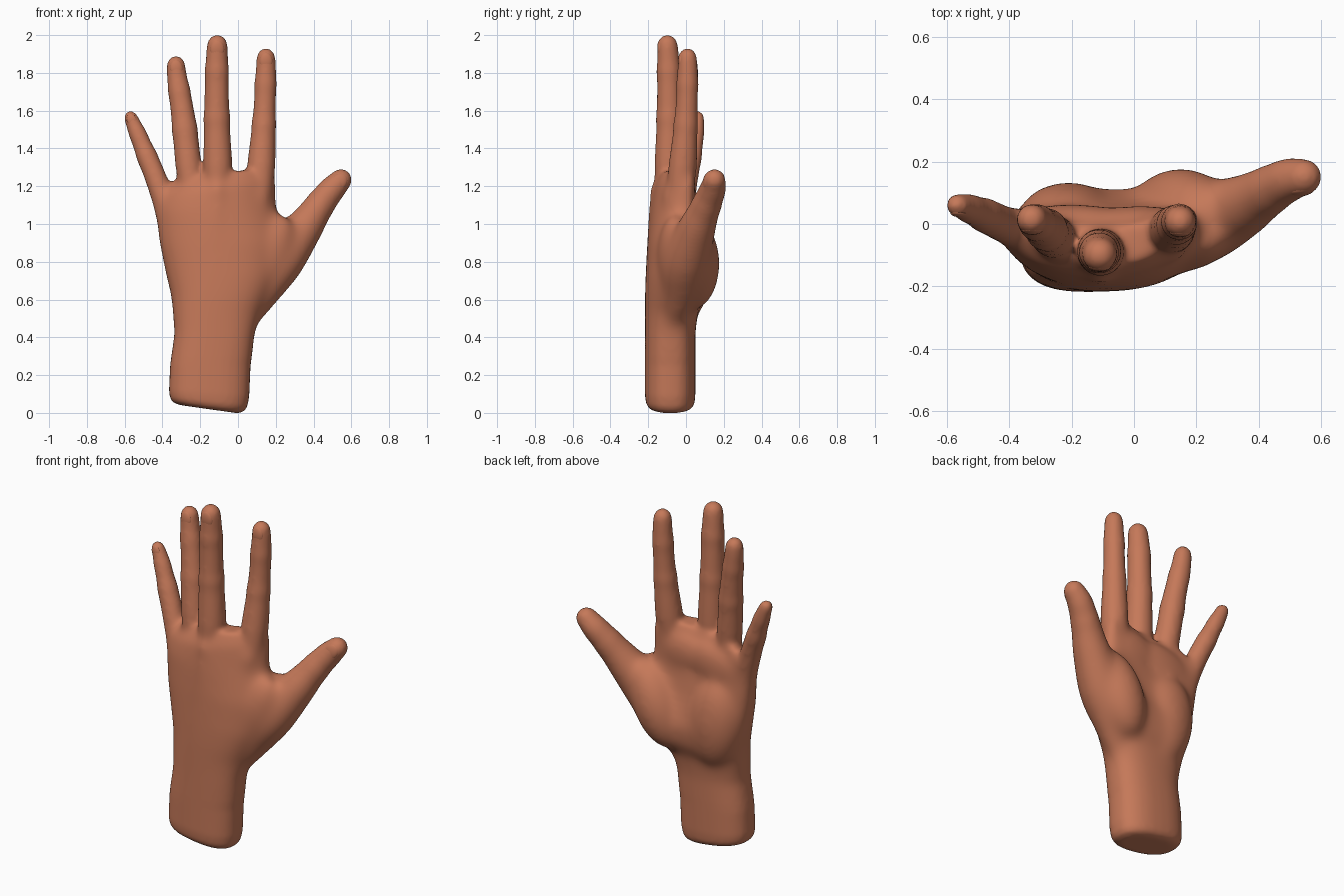
import bpy, bmesh
from math import sin, cos, pi, exp, radians, copysign
from mathutils import Vector, Matrix

if "Cube" in bpy.data.objects:
    bpy.data.objects.remove(bpy.data.objects["Cube"])

skin = bpy.data.materials.new("warm_skin")
skin.use_nodes = True
SKIN = (0.56, 0.19, 0.10, 1)
skin.diffuse_color = SKIN
skin.node_tree.nodes["Principled BSDF"].inputs["Base Color"].default_value = SKIN

SIDES = 32
bm = bmesh.new()


def loft(rings):
    """Closed skin through a list of equal-length point rings."""
    loops = [[bm.verts.new(p) for p in ring] for ring in rings]
    for a, b in zip(loops, loops[1:]):
        for i in range(SIDES):
            j = (i + 1) % SIDES
            bm.faces.new((a[i], a[j], b[j], b[i]))
    bm.faces.new(loops[0][::-1])
    bm.faces.new(loops[-1])


def frame(t):
    side = t.cross(Vector((0, 1, 0))).normalized()
    return side, side.cross(t).normalized()


def tube(points, joints=(), steps=10):
    """Round limb along (x, y, z, radius) points with a domed tip and slight joint swellings."""
    pts = [Vector(p) for p in points]
    path = []
    for k in range(len(pts) - 1):
        p0, p1 = pts[max(k - 1, 0)], pts[k]
        p2, p3 = pts[k + 1], pts[min(k + 2, len(pts) - 1)]
        for i in range(steps):
            u = i / steps
            path.append(0.5 * (2 * p1 + (p2 - p0) * u + (2 * p0 - 5 * p1 + 4 * p2 - p3) * u * u
                               + (3 * p1 - p0 - 3 * p2 + p3) * u ** 3))
    path.append(pts[-1])
    rings = []

    def ring(c, r, t):
        side, up = frame(t)
        rings.append([c + r * (side * cos(2 * pi * i / SIDES) + up * sin(2 * pi * i / SIDES))
                      for i in range(SIDES)])

    for k, p in enumerate(path):
        t = (path[min(k + 1, len(path) - 1)].xyz - path[max(k - 1, 0)].xyz).normalized()
        swell = sum(0.06 * exp(-((p.z - j) / 0.035) ** 2) for j in joints)
        ring(p.xyz, p.w * (1 + swell), t)
    for a in (20, 40, 60, 78):
        a = radians(a)
        ring(p.xyz + t * p.w * sin(a) * 1.1, p.w * cos(a), t)
    loft(rings)
    return p.xyz, p.w, t


def pad(center, size, lean=0):
    """Soft ellipsoid of flesh, leaning sideways about the y axis."""
    m = Matrix.Translation(center) @ Matrix.Rotation(radians(lean), 4, 'Y') @ Matrix.Diagonal((*size, 1))
    bmesh.ops.create_uvsphere(bm, u_segments=32, v_segments=20, radius=1, matrix=m)


# Wrist and palm: z, x min, x max, back y, palm y, arch, tilt
sections = [
    (0.02, -0.31, 0.0, -0.175, 0.01, 0, -0.022),
    (0.032, -0.345, 0.033, -0.2, 0.035, 0, -0.024),
    (0.055, -0.36, 0.05, -0.213, 0.046, 0, -0.022),
    (0.1, -0.366, 0.06, -0.218, 0.05, 0, -0.015),
    (0.25, -0.36, 0.067, -0.218, 0.05, 0, 0),
    (0.42, -0.338, 0.09, -0.218, 0.05, 0, 0),
    (0.53, -0.347, 0.12, -0.218, 0.062, 0.01, 0),
    (0.62, -0.355, 0.165, -0.218, 0.105, 0.01, 0),
    (0.72, -0.38, 0.215, -0.215, 0.115, 0.02, 0),
    (0.9, -0.418, 0.245, -0.206, 0.065, 0.045, 0),
    (1.08, -0.44, 0.205, -0.19, 0.035, 0.07, 0.01),
    (1.19, -0.43, 0.198, -0.172, 0.02, 0.085, 0.04),
    (1.27, -0.33, 0.165, -0.135, -0.01, 0.085, 0.03),
]
rings = []
for z, x0, x1, yb, yf, arch, tilt in sections:
    ring = []
    for i in range(SIDES):
        a = 2 * pi * i / SIDES
        u = copysign(abs(cos(a)) ** 0.8, cos(a))
        v = copysign(abs(sin(a)) ** 0.8, sin(a))
        ring.append(Vector(((x0 + x1) / 2 + u * (x1 - x0) / 2,
                            (yb + yf) / 2 + v * (yf - yb) / 2 + arch * u * u,
                            z + tilt * u)))
    rings.append(ring)
loft(rings)

# Palm pads: thumb mound, back of the thumb root, heel of the hand, finger roots
pad((0.15, 0.04, 0.79), (0.14, 0.14, 0.26), 24)
pad((0.14, -0.055, 0.8), (0.13, 0.1, 0.27), 24)
pad((-0.21, 0.02, 0.77), (0.16, 0.115, 0.27), -6)
pad((0.02, 0.0, 1.12), (0.17, 0.06, 0.12))
pad((-0.2, 0.005, 1.1), (0.2, 0.06, 0.12), -10)

# Fingers and thumb: path points with radius, then joint heights
digits = {
    "index": ([(0.10, -0.05, 1.0, 0.07), (0.121, -0.02, 1.28, 0.075), (0.138, 0.0, 1.55, 0.061),
               (0.147, 0.008, 1.78, 0.055), (0.148, 0.008, 1.876, 0.05)], (1.53, 1.74)),
    "middle": ([(-0.11, -0.09, 1.0, 0.07), (-0.107, -0.09, 1.28, 0.077), (-0.112, -0.088, 1.55, 0.068),
                (-0.112, -0.092, 1.82, 0.061), (-0.11, -0.098, 1.942, 0.055)], (1.56, 1.81)),
    "ring": ([(-0.22, -0.06, 1.0, 0.07), (-0.258, -0.04, 1.28, 0.07), (-0.288, -0.012, 1.55, 0.064),
              (-0.32, 0.01, 1.76, 0.054), (-0.328, 0.015, 1.837, 0.049)], (1.5, 1.71)),
    "little": ([(-0.35, -0.03, 0.98, 0.07), (-0.42, 0.0, 1.2, 0.062), (-0.495, 0.035, 1.39, 0.051),
                (-0.545, 0.055, 1.51, 0.042), (-0.566, 0.06, 1.559, 0.037)], (1.36, 1.48)),
    "thumb": ([(0.04, -0.07, 0.48, 0.06), (0.125, -0.03, 0.64, 0.1), (0.22, 0.0, 0.8, 0.127),
               (0.34, 0.055, 0.97, 0.104), (0.435, 0.11, 1.105, 0.076), (0.495, 0.14, 1.18, 0.07),
               (0.54, 0.15, 1.228, 0.06)], (1.11,)),
}
tips = {name: tube(path, joints) for name, (path, joints) in digits.items()}

# Knuckles and the tendons fanning back to the wrist
for x, y, z in ((0.115, -0.075, 1.13), (-0.11, -0.145, 1.15), (-0.24, -0.1, 1.12), (-0.375, -0.04, 1.06)):
    pad((x, y, z), (0.055, 0.05, 0.09))
    tube([(-0.12 + x * 0.3, -0.185, 0.68, 0.012), (x * 0.7 - 0.04, y - 0.045, 0.95, 0.018),
          (x, y - 0.025, z, 0.024)])

bmesh.ops.recalc_face_normals(bm, faces=bm.faces)
mesh = bpy.data.meshes.new("hand")
bm.to_mesh(mesh)
bm.free()
mesh.materials.append(skin)
hand = bpy.data.objects.new("hand", mesh)
bpy.context.collection.objects.link(hand)

# Fuse all flesh into one smooth skin
fuse = hand.modifiers.new("fuse", 'REMESH')
fuse.mode = 'VOXEL'
fuse.voxel_size = 0.011
fuse.use_smooth_shade = True
fused = bpy.data.meshes.new_from_object(hand.evaluated_get(bpy.context.evaluated_depsgraph_get()))
hand.modifiers.clear()
hand.data = fused
fused.materials.clear()
fused.materials.append(skin)
bpy.data.meshes.remove(mesh)


def ramp(v, start, width):
    return min(max((v - start) / width, 0), 1)


# Soften everything a little, and the palm and webs much more
palm = hand.vertex_groups.new(name="palm")
for v in fused.vertices:
    x, y, z = v.co
    palm.add([v.index], ramp(z, 0.3, 0.15) * ramp(-z, -1.31, 0.2) * ramp(-x, -0.45, 0.15), 'REPLACE')
for name, count, group in (("soften", 10, ""), ("blend_palm", 80, "palm")):
    mod = hand.modifiers.new(name, 'SMOOTH')
    mod.factor = 0.5
    mod.iterations = count
    mod.vertex_group = group

# Nails on the back of each digit
for name, (c, r, t) in tips.items():
    side, up = frame(t)
    bpy.ops.mesh.primitive_uv_sphere_add(segments=24, ring_count=12, radius=1)
    nail = bpy.context.object
    nail.name = name + "_nail"
    nail.data.materials.append(skin)
    basis = Matrix((side, up, t)).transposed().to_4x4()
    nail.matrix_world = (Matrix.Translation(c - up * (r * 0.67) - t * r * 0.3) @ basis
                         @ Matrix.Diagonal((r * 0.7, r * 0.33, r * 0.95, 1)))
    bpy.ops.object.shade_smooth()
